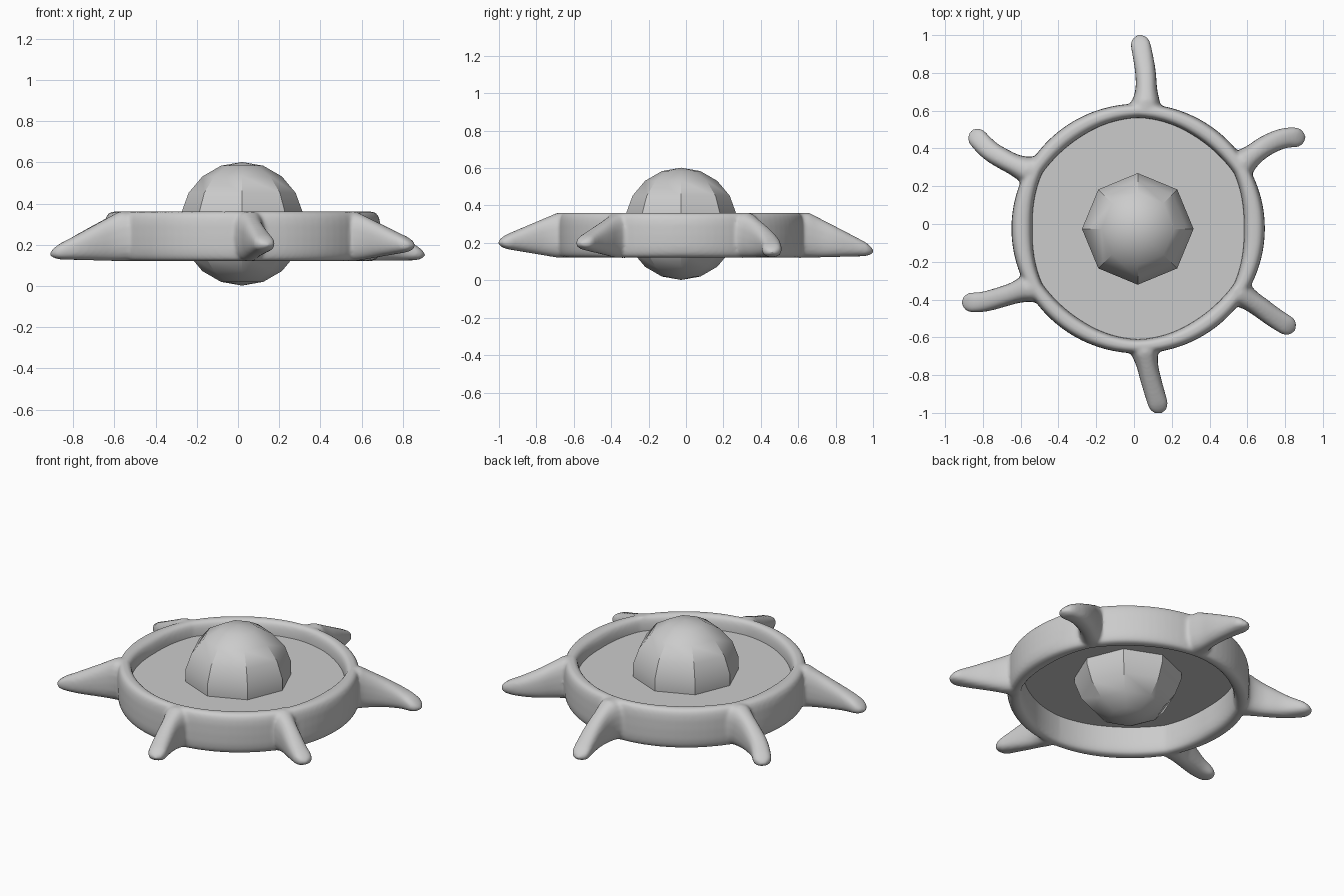
import bpy, bmesh, math
from mathutils import Vector

if "Cube" in bpy.data.objects:
    bpy.data.objects.remove(bpy.data.objects["Cube"])

CX, CY = 0.022, -0.024   # hub centre in plan
N = 20                   # points per cross-section


def section(hw, hh, power):
    """Rounded-rectangle outline as (across, up) pairs."""
    pts = []
    for i in range(N):
        a = 2 * math.pi * i / N
        c, s = math.cos(a), math.sin(a)
        pts.append((hw * math.copysign(abs(c) ** (2 / power), c),
                    hh * math.copysign(abs(s) ** (2 / power), s)))
    return pts


def loft(bm, loops, closed):
    rows = [[bm.verts.new(p) for p in loop] for loop in loops]
    pairs = list(zip(rows, rows[1:]))
    if closed:
        pairs.append((rows[-1], rows[0]))
    for a, b in pairs:
        for i in range(N):
            j = (i + 1) % N
            bm.faces.new((a[i], a[j], b[j], b[i]))
    if not closed:
        bm.faces.new(rows[0])
        bm.faces.new(rows[-1])


def spline(pts, steps=8):
    """Catmull-Rom curve through plan points."""
    p = [Vector(q) for q in pts]
    p = [2 * p[0] - p[1]] + p + [2 * p[-1] - p[-2]]
    out = []
    for a, b, c, d in zip(p, p[1:], p[2:], p[3:]):
        for k in range(steps):
            t = k / steps
            out.append(0.5 * (2 * b + (c - a) * t + (2 * a - 5 * b + 4 * c - d) * t * t
                              + (3 * b - a - 3 * c + d) * t ** 3))
    return out + [p[-2]]


def add_arm(bm, pts, tip_z):
    path = spline(pts)
    dist = [0]
    for a, b in zip(path, path[1:]):
        dist.append(dist[-1] + (b - a).length)
    total = dist[-1]
    loops = []
    for i, p in enumerate(path):
        d = (path[min(i + 1, len(path) - 1)] - path[max(i - 1, 0)]).normalized()
        across = Vector((-d.y, d.x))
        t = dist[i] / total
        left = total - dist[i]
        cap = math.sqrt(max(0.01, 1 - max(0, 1 - left / 0.06) ** 2))
        flare = 0.035 * max(0, 1 - dist[i] / 0.14) ** 2
        hw = (0.057 - 0.005 * t + flare) * cap
        u = max(0, (t - 0.12) / 0.88)
        hh = (0.121 - 0.096 * u) * cap
        z = 0.241 + (tip_z - 0.241) * u
        loops.append([(p.x + across.x * x, p.y + across.y * x, z + y)
                      for x, y in section(hw, hh, 2.5)])
    loft(bm, loops, False)


# Ring (soft hexagon inside) with six bent arms, fused into one smooth skin
bm = bmesh.new()
loops = []
for k in range(96):
    a = 2 * math.pi * k / 96
    corner = abs((math.degrees(a) % 60) - 30) / 30      # 0 at arms, 1 between
    mid_r = 0.568 - 0.009 * math.cos(2 * a)
    inner = mid_r + (0.586 - mid_r) * (1 - corner) ** 1.5
    outer = 0.666 + 0.005 * math.cos(2 * a)
    mid, hw = (inner + outer) / 2, (outer - inner) / 2
    loops.append([(CX + math.cos(a) * (mid + x), CY + math.sin(a) * (mid + x), 0.241 + z)
                  for x, z in section(hw, 0.121, 3.2)])
loft(bm, loops, True)

arms = [
    ([(.06, .61), (.065, .68), (.062, .79), (.045, .9), (.022, 1.003)], .155),
    ([(.55, .30), (.61, .35), (.70, .415), (.80, .455), (.91, .457)], .15),
    ([(.53, -.345), (.58, -.38), (.66, -.435), (.75, -.50), (.855, -.565)], .195),
    ([(.055, -.64), (.06, -.69), (.078, -.78), (.105, -.88), (.143, -1.005)], .20),
    ([(-.53, -.33), (-.59, -.35), (-.68, -.38), (-.80, -.412), (-.915, -.415)], .155),
    ([(-.53, .275), (-.59, .295), (-.68, .338), (-.77, .395), (-.865, .495)], .16),
]
for pts, tip_z in arms:
    add_arm(bm, pts, tip_z)
bmesh.ops.recalc_face_normals(bm, faces=bm.faces)
mesh = bpy.data.meshes.new("armed_ring")
bm.to_mesh(mesh)
bm.free()
ring = bpy.data.objects.new("armed_ring", mesh)
bpy.context.collection.objects.link(ring)
remesh = ring.modifiers.new("fuse", 'REMESH')
remesh.mode = 'VOXEL'
remesh.voxel_size = 0.01
remesh.use_smooth_shade = True
soft = ring.modifiers.new("soften", 'SMOOTH')
soft.factor = 0.5
soft.iterations = 5

# Thin floor spanning the ring
bpy.ops.mesh.primitive_circle_add(vertices=48, radius=0.61, fill_type='NGON',
                                  location=(CX, CY, 0.283))
bpy.context.object.name = "floor_disc"

# Eight-sided ball through the middle
bpy.ops.mesh.primitive_uv_sphere_add(segments=8, ring_count=9, radius=0.3,
                                     location=(0.02, -0.026, 0.302))
ball = bpy.context.object
ball.name = "centre_ball"
bpy.ops.object.shade_smooth_by_angle(angle=math.radians(30))
